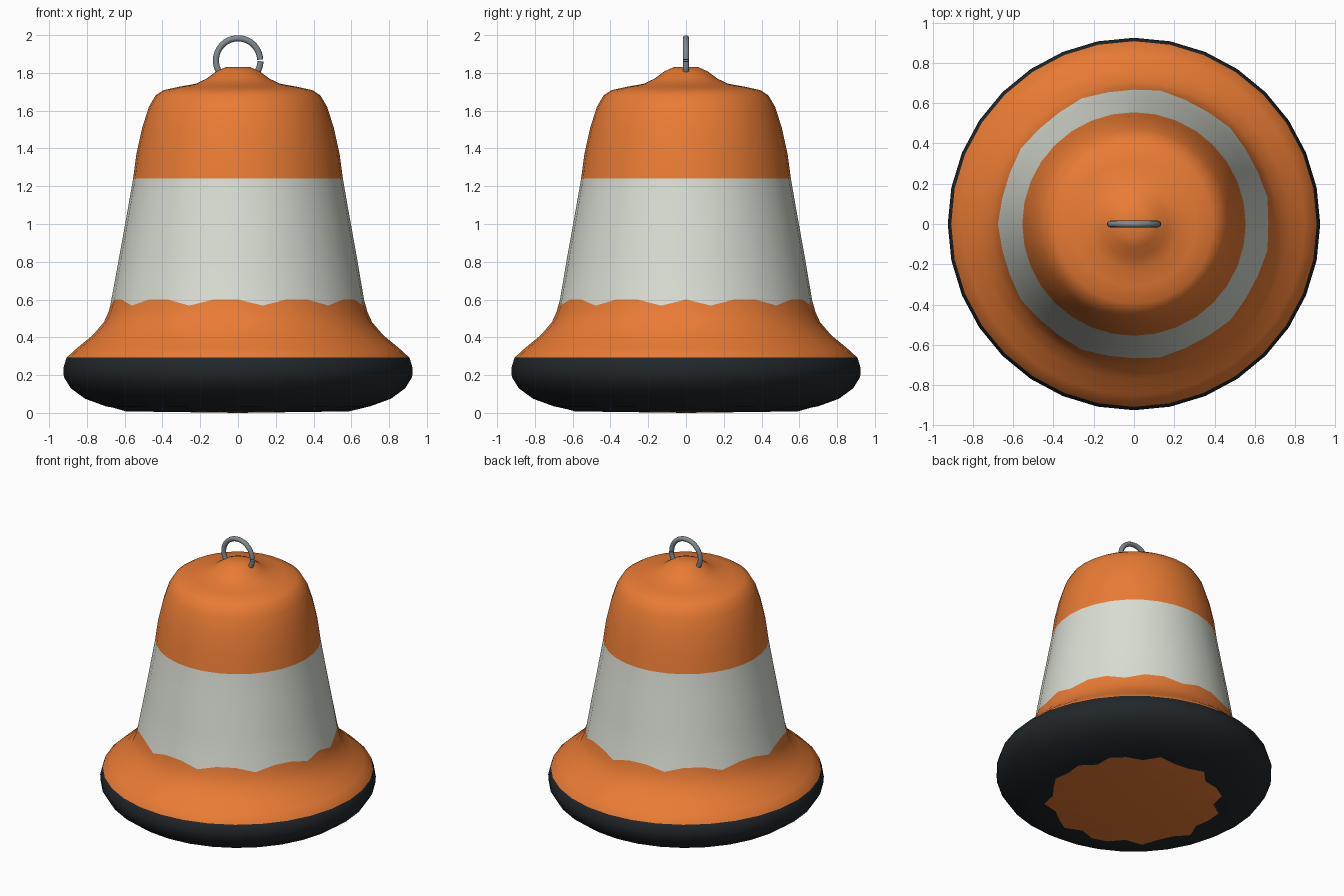
import bpy, bmesh, math

if "Cube" in bpy.data.objects:
    bpy.data.objects.remove(bpy.data.objects["Cube"])

SEG = 32

def material(name, rgb):
    m = bpy.data.materials.new(name)
    m.diffuse_color = (*rgb, 1)
    m.use_nodes = True
    m.node_tree.nodes["Principled BSDF"].inputs["Base Color"].default_value = m.diffuse_color
    return m

orange = material("orange", (0.82, 0.2, 0.035))
white = material("reflective_white", (0.7, 0.73, 0.65))
black = material("black_rubber", (0.015, 0.02, 0.024))
steel = material("steel", (0.22, 0.26, 0.28))

# Profile (radius, height, material of the strip that starts here)
profile = [
    (0.57, 0.008, 1), (0.70, 0.035, 1), (0.81, 0.075, 1), (0.885, 0.13, 1),
    (0.922, 0.19, 1), (0.925, 0.235, 1), (0.908, 0.292, 0), (0.85, 0.345, 0),
    (0.77, 0.41, 0), (0.71, 0.48, 0), (0.685, 0.535, 0), (0.667, 0.60, 2),
    (0.63, 0.82, 2), (0.592, 1.03, 2), (0.555, 1.242, 0), (0.538, 1.37, 0),
    (0.507, 1.51, 0), (0.472, 1.62, 0), (0.437, 1.68, 0), (0.395, 1.708, 0),
    (0.31, 1.727, 0), (0.225, 1.742, 0), (0.165, 1.77, 0), (0.115, 1.808, 0),
    (0.065, 1.83, 0)]

# Weighted barrel body
bm = bmesh.new()
rings = []
for k, (r, z, _) in enumerate(profile):
    ring = []
    for i in range(SEG):
        a = 2 * math.pi * i / SEG
        rr, zz = r, z
        if k == 11 and i % 3 == 1:      # ragged lower edge of the white band
            rr, zz = r + 0.009, z - 0.032
        if k == 0:                      # ragged edge of the underside patch
            rr += 0.035 * math.sin(i * 2.3)
        ring.append(bm.verts.new((rr * math.cos(a), rr * math.sin(a), zz)))
    rings.append(ring)
for k in range(len(rings) - 1):
    for i in range(SEG):
        j = (i + 1) % SEG
        f = bm.faces.new((rings[k][i], rings[k][j], rings[k + 1][j], rings[k + 1][i]))
        f.material_index = profile[k][2]
for ring, z in ((rings[0], 0.0), (rings[-1], 1.832)):
    c = bm.verts.new((0, 0, z))
    for i in range(SEG):
        bm.faces.new((ring[i], ring[(i + 1) % SEG], c))
bmesh.ops.recalc_face_normals(bm, faces=bm.faces)
for f in bm.faces:
    f.smooth = True
mesh = bpy.data.meshes.new("barrel_body")
bm.to_mesh(mesh)
bm.free()
for m in (orange, black, white):
    mesh.materials.append(m)
body = bpy.data.objects.new("barrel_body", mesh)
bpy.context.collection.objects.link(body)

# Open lifting ring, made of two arcs with a small split on the right
def arc(name, start, end, radius, steps):
    cu = bpy.data.curves.new(name, 'CURVE')
    cu.dimensions = '3D'
    cu.bevel_depth = 0.017
    cu.bevel_resolution = 3
    cu.use_fill_caps = True
    sp = cu.splines.new('POLY')
    sp.points.add(steps)
    for i, p in enumerate(sp.points):
        a = math.radians(start + (end - start) * i / steps)
        p.co = (radius * math.cos(a), 0, 1.866 + radius * math.sin(a), 1)
    sp.use_smooth = True
    cu.materials.append(steel)
    bpy.context.collection.objects.link(bpy.data.objects.new(name, cu))

arc("lifting_ring", 2, 219, 0.117, 28)
arc("lifting_ring_end", -38, -2, 0.119, 6)
